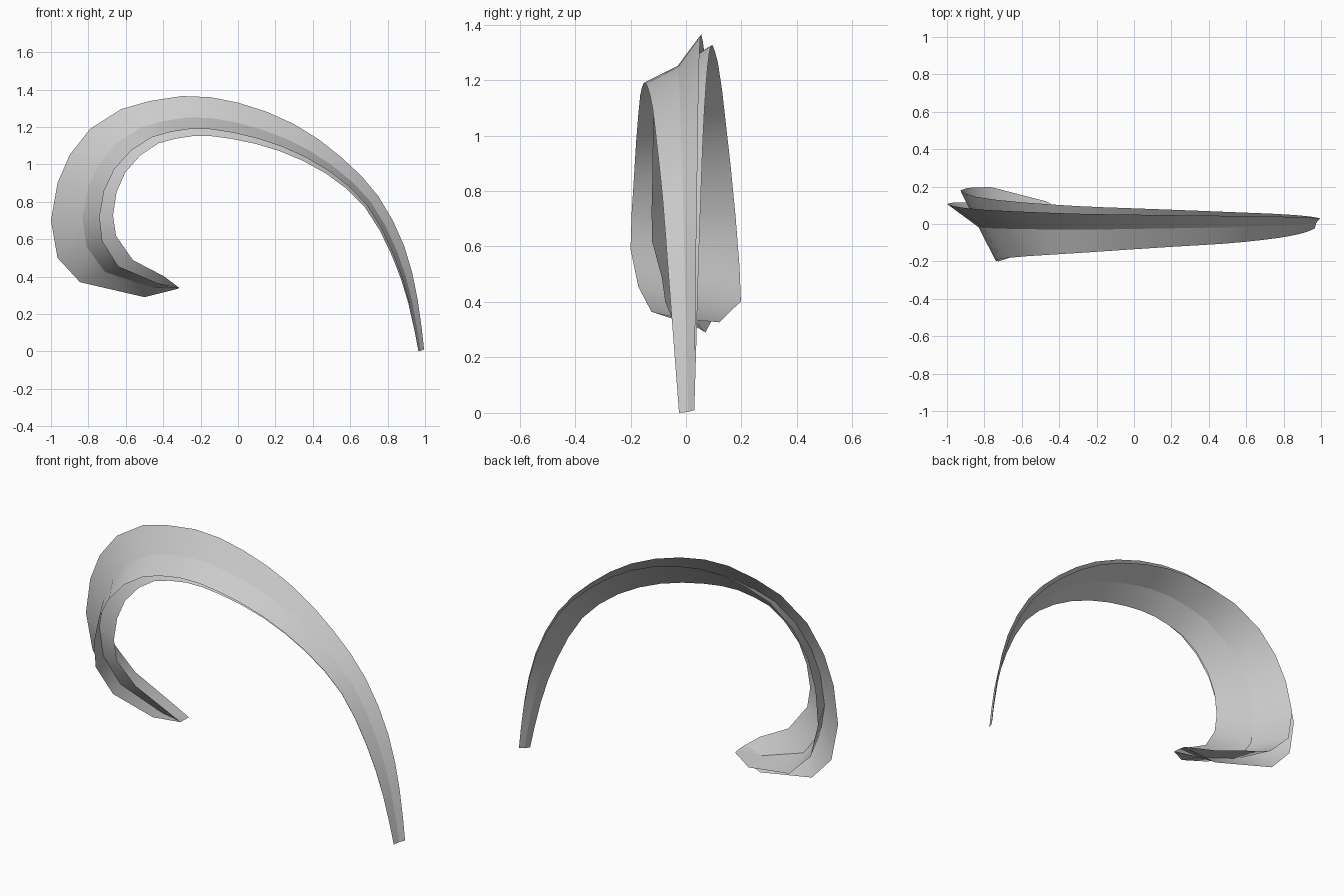
import bpy
import bmesh
from mathutils import Vector

cube = bpy.data.objects.get("Cube")
if cube:
    bpy.data.objects.remove(cube, do_unlink=True)

# Single grey material
grey = bpy.data.materials.new("plain_grey")
grey.use_nodes = True
colour = (0.6, 0.6, 0.6, 1.0)
grey.diffuse_color = colour
grey.node_tree.nodes["Principled BSDF"].inputs["Base Color"].default_value = colour

# Stations from the thin tail to the hooked tip:
# outer rim x, z, inner rim x, z, outer rim y, inner rim y, flare of the inner sheet
stations = [
    (.995, .01, .965, 0, .03, -.025, 0),
    (.96, .28, .915, .26, .033, -.045, .005),
    (.89, .56, .83, .52, .036, -.065, .01),
    (.75, .83, .69, .78, .04, -.085, .015),
    (.55, 1.04, .485, .965, .043, -.105, .02),
    (.3, 1.215, .235, 1.095, .046, -.12, .027),
    (0, 1.33, -.03, 1.17, .05, -.137, .034),
    (-.3, 1.365, -.25, 1.19, .055, -.152, .04),
    (-.625, 1.295, -.46, 1.145, .067, -.165, .048),
    (-.79, 1.19, -.57, 1.075, .075, -.172, .055),
    (-.9, 1.05, -.66, .975, .085, -.18, .06),
    (-.965, .9, -.715, .86, .095, -.187, .066),
    (-1, .7, -.74, .72, .107, -.196, .072),
    (-.965, .5, -.725, .59, .115, -.2, .078),
    (-.845, .37, -.64, .455, .113, -.172, .085),
    (-.5, .29, -.43, .365, .07, -.125, .05),
    (-.32, .335, -.315, .34, .03, -.05, 0),
]
SMOOTH_SPANS = 8  # spans of the long sweep that get an extra station


def midpoint(p, q, r, s):
    """Station halfway along a smooth curve from q to r."""
    return tuple((9 * (b + c) - a - d) / 16 for a, b, c, d in zip(p, q, r, s))


def refine(rows):
    result = []
    for i, row in enumerate(rows):
        result.append(row)
        if i < SMOOTH_SPANS:
            result.append(midpoint(rows[max(i - 1, 0)], row, rows[i + 1], rows[i + 2]))
    return result


def section(row, inner):
    """Three points across a sheet: outer rim, crease, inner rim."""
    ax, az, cx, cz, ay, cy, flare = row
    rim, edge = Vector((ax, ay, az)), Vector((cx, cy, cz))
    across = edge - rim
    crease = rim + Vector((across.x * 0.65, across.y * 0.41, across.z * 0.65))
    if inner:
        # Both rims flare away from the shared crease
        offset = Vector((across.x, 0, across.z)).normalized() * flare
        offset.y = flare
        rim, edge = rim + offset, edge + offset
    return rim, crease, edge


def build_sheet(name, rows, inner):
    bm = bmesh.new()
    rings = [[bm.verts.new(p) for p in section(row, inner)] for row in rows]
    for first, second in zip(rings, rings[1:]):
        for j in range(2):
            quad = [first[j], second[j], second[j + 1], first[j + 1]]
            bm.faces.new(quad if inner else quad[::-1]).smooth = True
        # Smooth along the sweep, sharp on the crease
        bm.edges.get((first[1], second[1])).smooth = False
    mesh = bpy.data.meshes.new(name)
    bm.to_mesh(mesh)
    bm.free()
    mesh.materials.append(grey)
    bpy.context.collection.objects.link(bpy.data.objects.new(name, mesh))


# Two creased sheets that share a crease and meet at the tail and the tip
sweep = refine(stations)
build_sheet("outer_sheet", sweep, False)
build_sheet("inner_sheet", sweep, True)
